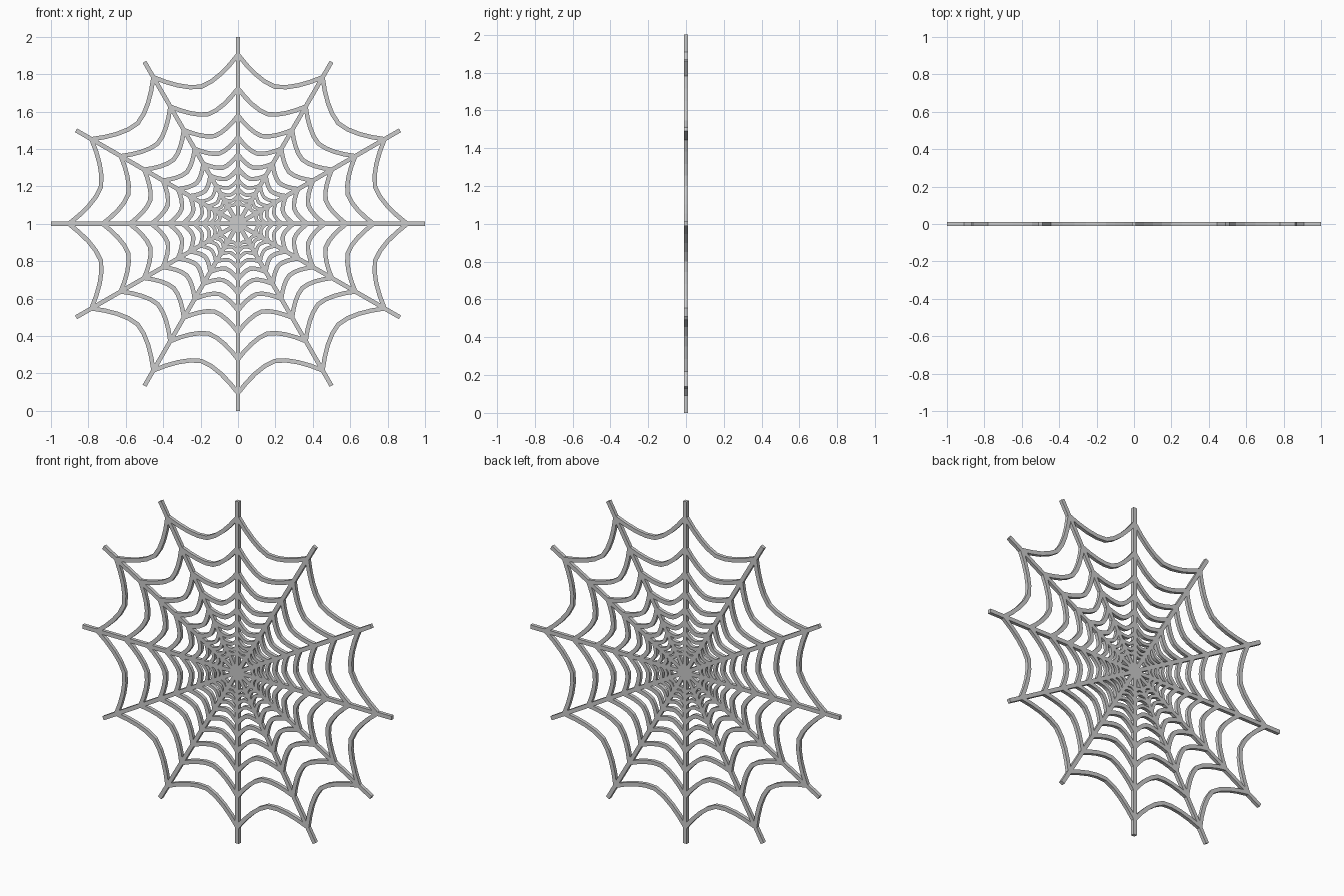
import bpy, bmesh, math
from mathutils import Vector

if "Cube" in bpy.data.objects:
    bpy.data.objects.remove(bpy.data.objects["Cube"])

SPOKES = 12
CENTRE = Vector((0, 0, 1))
HALF_W, HALF_D = 0.0115, 0.01


def polar(r, a):
    return Vector((r * math.cos(a), 0, r * math.sin(a)))


def strand(name, pts, closed, hw=HALF_W, hd=HALF_D):
    """Sweep a square section along a path lying in the xz plane."""
    bm = bmesh.new()
    n = len(pts)
    rows = []
    for i, p in enumerate(pts):
        a = pts[i - 1] if closed or i else p
        b = pts[(i + 1) % n] if closed or i < n - 1 else p
        d1, d2 = (p - a), (b - p)
        d1 = d1.normalized() if d1.length else d2.normalized()
        d2 = d2.normalized() if d2.length else d1
        t = (d1 + d2).normalized()
        side = Vector((-t.z, 0, t.x)) * hw / max(0.5, t.dot(d1))
        deep = Vector((0, hd, 0))
        rows.append([bm.verts.new(CENTRE + p + side * s + deep * d)
                     for s, d in ((1, 1), (1, -1), (-1, -1), (-1, 1))])
    for i in range(n if closed else n - 1):
        r1, r2 = rows[i], rows[(i + 1) % n]
        for k in range(4):
            bm.faces.new((r1[k], r1[(k + 1) % 4], r2[(k + 1) % 4], r2[k]))
    if not closed:
        bm.faces.new(rows[0])
        bm.faces.new(rows[-1])
    bmesh.ops.recalc_face_normals(bm, faces=bm.faces)
    me = bpy.data.meshes.new(name)
    bm.to_mesh(me)
    bm.free()
    ob = bpy.data.objects.new(name, me)
    bpy.context.collection.objects.link(ob)


# Radial spokes, each running right across the web
for i in range(SPOKES // 2):
    a = math.pi * i / (SPOKES // 2)
    strand("spoke", [polar(-1, a), polar(1, a)], False)

# Sagging rings, each 0.8 times the size of the one outside it
STEPS = 8
half = math.pi / SPOKES
for ring in range(10):
    r = 0.905 * 0.8 ** ring
    path = []
    for s in range(SPOKES):
        mid = (2 * s + 1) * half
        out = polar(1, mid)
        tan = Vector((-out.z, 0, out.x))
        for k in range(STEPS):
            u = 2 * k / STEPS - 1
            rad = math.cos(half) * r - 0.115 * r / 0.905 * (1 - abs(u) ** 1.6)
            path.append(out * rad + tan * (u * r * math.sin(half)))
    strand("web_ring", path, True, HALF_W if ring < 6 else 0.009)
